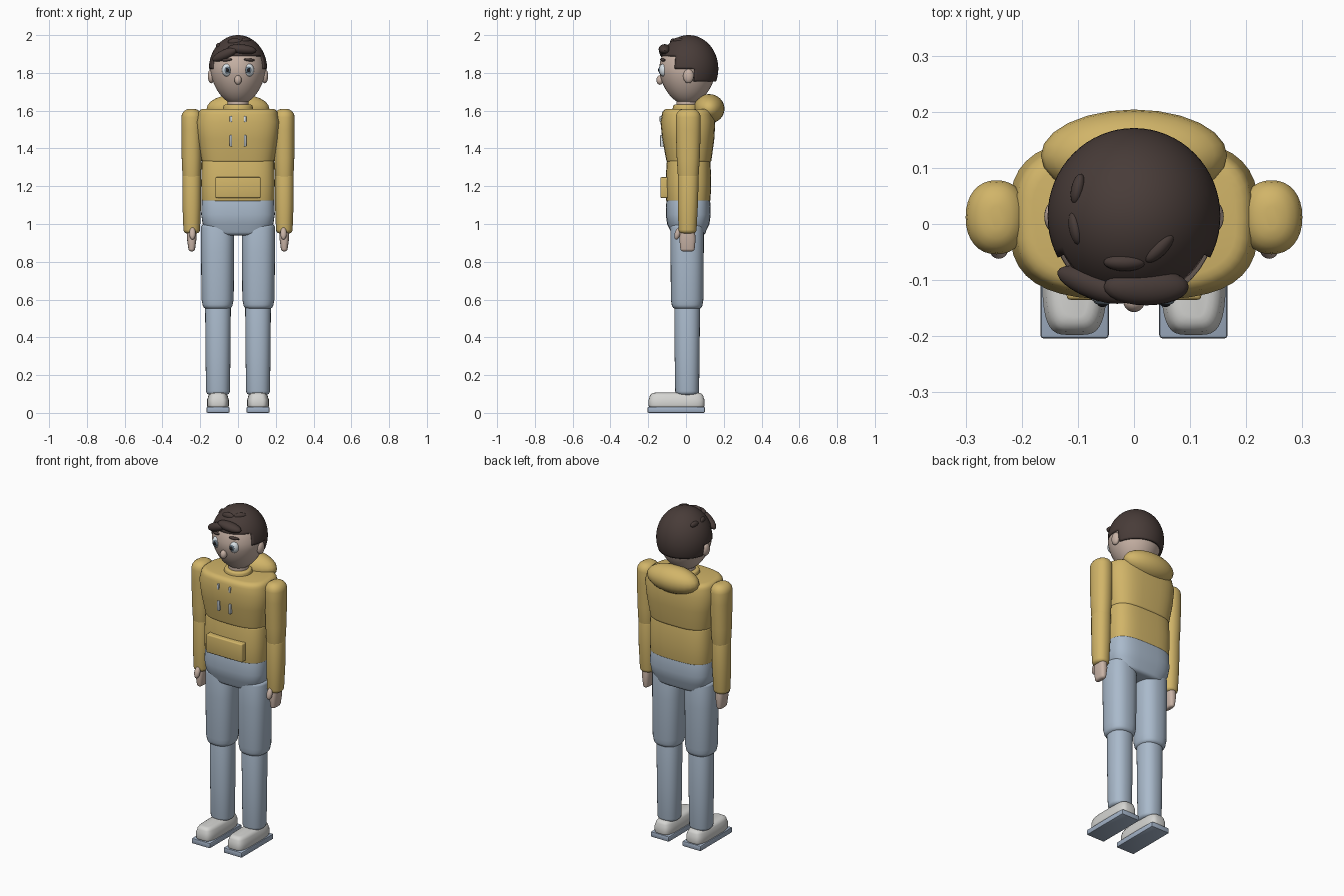
import bpy, bmesh
from math import sin, cos, pi, copysign, radians
from mathutils import Vector, Matrix, Euler

cube = bpy.data.objects.get("Cube")
if cube:
    bpy.data.objects.remove(cube, do_unlink=True)


def material(name, r, g, b):
    m = bpy.data.materials.new(name)
    m.use_nodes = True
    m.diffuse_color = (r, g, b, 1)
    m.node_tree.nodes["Principled BSDF"].inputs["Base Color"].default_value = (r, g, b, 1)
    return m


YELLOW = material("hoodie yellow", 0.64, 0.46, 0.14)
DENIM = material("denim blue", 0.40, 0.49, 0.60)
SKIN = material("skin", 0.58, 0.45, 0.38)
HAIR = material("hair brown", 0.065, 0.045, 0.04)
SHOE = material("shoe white", 0.66, 0.66, 0.64)
SOLE = material("sole blue", 0.36, 0.44, 0.56)
WHITE = material("eye white", 0.70, 0.76, 0.80)
IRIS = material("iris grey", 0.15, 0.20, 0.25)
PUPIL = material("pupil black", 0.015, 0.015, 0.018)


def finish(name, bm, mat, angle=40):
    bmesh.ops.recalc_face_normals(bm, faces=bm.faces)
    mesh = bpy.data.meshes.new(name)
    bm.to_mesh(mesh)
    bm.free()
    mesh.materials.append(mat)
    ob = bpy.data.objects.new(name, mesh)
    bpy.context.collection.objects.link(ob)
    bpy.ops.object.select_all(action='DESELECT')
    ob.select_set(True)
    bpy.context.view_layer.objects.active = ob
    bpy.ops.object.shade_smooth_by_angle(angle=radians(angle))
    return ob


def ball(name, loc, radii, mat, rot=(0, 0, 0), seg=24):
    bm = bmesh.new()
    m = Matrix.LocRotScale(Vector(loc), Euler(rot), Vector(radii))
    bmesh.ops.create_uvsphere(bm, u_segments=seg, v_segments=seg // 2, radius=1, matrix=m)
    return finish(name, bm, mat)


def box(name, lo, hi, mat, bevel, segments=3):
    lo, hi = Vector(lo), Vector(hi)
    bm = bmesh.new()
    bmesh.ops.create_cube(bm, size=1, matrix=Matrix.LocRotScale((lo + hi) / 2, None, hi - lo))
    bmesh.ops.bevel(bm, geom=bm.edges[:], offset=bevel, segments=segments,
                    profile=0.5, affect='EDGES')
    return finish(name, bm, mat)


def loft(name, sections, mat, x=0, power=2, ends=(0.02, 0.02), seg=32):
    """Stack superellipse sections (z, rx, ry, y centre) and round both ends."""
    def rounded(sec, radius, direction):
        z, rx, ry, y = sec
        out = []
        for k in range(5):
            a = k * pi / 8
            inset = radius * (1 - cos(a))
            out.append((z - direction * radius * (1 - sin(a)), rx - inset, ry - inset, y))
        return out
    rings = rounded(sections[0], ends[0], -1)[::-1] + sections[1:-1] + rounded(sections[-1], ends[1], 1)
    bm = bmesh.new()
    loops = []
    for z, rx, ry, y in rings:
        loop = []
        for i in range(seg):
            c, s = cos(2 * pi * i / seg), sin(2 * pi * i / seg)
            loop.append(bm.verts.new((x + rx * copysign(abs(c) ** (2 / power), c),
                                      y + ry * copysign(abs(s) ** (2 / power), s), z)))
        loops.append(loop)
    for a, b in zip(loops, loops[1:]):
        for i in range(seg):
            j = (i + 1) % seg
            bm.faces.new((a[i], a[j], b[j], b[i]))
    bm.faces.new(loops[0])
    bm.faces.new(loops[-1])
    return finish(name, bm, mat)


# Hoodie body and hips
loft("chest", [(1.325, 0.193, 0.12, 0.015), (1.45, 0.212, 0.138, 0.012),
               (1.54, 0.222, 0.145, 0.01), (1.61, 0.212, 0.138, 0.01)],
     YELLOW, power=3, ends=(0.015, 0.03), seg=40)
loft("waist", [(1.12, 0.193, 0.118, 0.012), (1.22, 0.195, 0.121, 0.012), (1.34, 0.192, 0.116, 0.014)],
     YELLOW, power=3.2, ends=(0.008, 0.015), seg=40)
loft("hips", [(0.94, 0.165, 0.095, 0.012), (1.0, 0.187, 0.112, 0.012),
              (1.05, 0.195, 0.119, 0.012), (1.135, 0.192, 0.116, 0.012)],
     DENIM, power=3.2, ends=(0.025, 0.012), seg=40)
box("front_pocket", (-0.12, -0.135, 1.138), (0.12, -0.07, 1.248), YELLOW, 0.007)
ball("hood", (0, 0.122, 1.61), (0.166, 0.082, 0.078), YELLOW)

# Neck and collar
loft("neck", [(1.58, 0.055, 0.055, 0.005), (1.69, 0.055, 0.055, 0.005)], SKIN)
loft("collar", [(1.59, 0.082, 0.076, 0.003), (1.632, 0.078, 0.072, 0.003)], YELLOW, ends=(0.01, 0.012))

# Head, narrowed towards the chin
bm = bmesh.new()
bmesh.ops.create_uvsphere(bm, u_segments=40, v_segments=28, radius=1)
for v in bm.verts:
    taper = 1 - 0.14 * max(0, -v.co.z)
    v.co = Vector((v.co.x * 0.146 * taper, 0.008 + v.co.y * 0.15 * taper, 1.812 + v.co.z * 0.182))
finish("head", bm, SKIN)


# Hair cap with a stepped hairline
def hairline(y):
    if y > 0.04:
        return 1.757
    return 1.825 if y > -0.055 else 1.895


bm = bmesh.new()
bmesh.ops.create_uvsphere(bm, u_segments=64, v_segments=48, radius=1,
                          matrix=Matrix.LocRotScale(Vector((0, 0.014, 1.822)), None, Vector((0.154, 0.157, 0.178))))
bald = [f for f in bm.faces if f.calc_center_median().z < hairline(f.calc_center_median().y)]
bmesh.ops.delete(bm, geom=bald, context='FACES')
cap = finish("hair_cap", bm, HAIR)
shell = cap.modifiers.new("thickness", 'SOLIDIFY')
shell.thickness = 0.014
shell.offset = -1

# Tufts of hair
ball("front_tuft", (0.022, -0.112, 1.925), (0.076, 0.033, 0.026), HAIR, (0, 0.1, 0))
ball("fringe_tuft", (-0.07, -0.108, 1.897), (0.076, 0.026, 0.026), HAIR, (0, -0.4, -0.35))
ball("crown_tuft", (-0.016, -0.068, 1.963), (0.038, 0.016, 0.02), HAIR)
ball("left_crown_tuft", (0.045, -0.042, 1.969), (0.035, 0.015, 0.018), HAIR, (0, 0, 0.8))
ball("right_crown_tuft", (-0.1, 0.062, 1.94), (0.012, 0.028, 0.018), HAIR, (0, 0, -0.2))
ball("right_side_tuft", (-0.104, -0.008, 1.94), (0.012, 0.03, 0.018), HAIR, (0, 0, 0.2))

# Nose
ball("nose", (0, -0.138, 1.762), (0.019, 0.019, 0.025), SKIN)

for side, s in (("left", 1), ("right", -1)):
    # Face
    ball(side + "_eye", (s * 0.057, -0.116, 1.815), (0.028, 0.026, 0.035), WHITE)
    ball(side + "_iris", (s * 0.056, -0.137, 1.815), (0.016, 0.008, 0.019), IRIS)
    ball(side + "_pupil", (s * 0.056, -0.142, 1.815), (0.009, 0.006, 0.011), PUPIL)
    ball(side + "_eyebrow", (s * 0.06, -0.123, 1.869), (0.03, 0.01, 0.008), HAIR, (0, s * 0.08, s * 0.35))
    ball(side + "_ear", (s * 0.142, 0.013, 1.783), (0.018, 0.028, 0.038), SKIN)

    # Drawstring, with the end hanging below
    box(side + "_drawstring_top", (s * 0.038 - 0.006, -0.139, 1.54), (s * 0.038 + 0.006, -0.11, 1.572), WHITE, 0.003, 2)
    box(side + "_drawstring_end", (s * 0.038 - 0.006, -0.137, 1.41), (s * 0.038 + 0.006, -0.11, 1.47), WHITE, 0.003, 2)

    # Arm
    loft(side + "_upper_arm", [(1.235, 0.049, 0.055, 0.012), (1.35, 0.053, 0.061, 0.012),
                               (1.5, 0.055, 0.066, 0.012), (1.61, 0.055, 0.066, 0.012)],
         YELLOW, x=s * 0.245, power=2.2, ends=(0.02, 0.045))
    loft(side + "_forearm", [(0.95, 0.044, 0.048, 0.008), (1.1, 0.049, 0.053, 0.01), (1.27, 0.05, 0.055, 0.012)],
         YELLOW, x=s * 0.245, power=2.2)
    loft(side + "_hand", [(0.855, 0.018, 0.038, 0.008), (0.92, 0.025, 0.043, 0.008), (0.99, 0.025, 0.038, 0.008)],
         SKIN, x=s * 0.245, power=2.8, ends=(0.014, 0.014), seg=24)
    ball(side + "_thumb", (s * 0.241, -0.044, 0.95), (0.017, 0.016, 0.034), SKIN, (-0.3, 0, 0), 16)

    # Leg
    loft(side + "_thigh", [(0.55, 0.08, 0.082, 0.006), (0.6, 0.085, 0.086, 0.006),
                           (0.85, 0.088, 0.088, 0.006), (1.0, 0.088, 0.088, 0.006)],
         DENIM, x=s * 0.108, power=2.4, ends=(0.025, 0.02))
    loft(side + "_shin", [(0.095, 0.063, 0.063, 0.006), (0.3, 0.066, 0.066, 0.006), (0.58, 0.068, 0.068, 0.006)],
         DENIM, x=s * 0.106, power=2.3)

    # Shoe
    loft(side + "_shoe", [(0.028, 0.058, 0.148, -0.05), (0.07, 0.058, 0.148, -0.05), (0.107, 0.054, 0.144, -0.05)],
         SHOE, x=s * 0.106, power=4, ends=(0.012, 0.028), seg=40)
    box(side + "_sole", (s * 0.106 - 0.061, -0.204, 0), (s * 0.106 + 0.061, 0.1, 0.032), SOLE, 0.006, 2)
